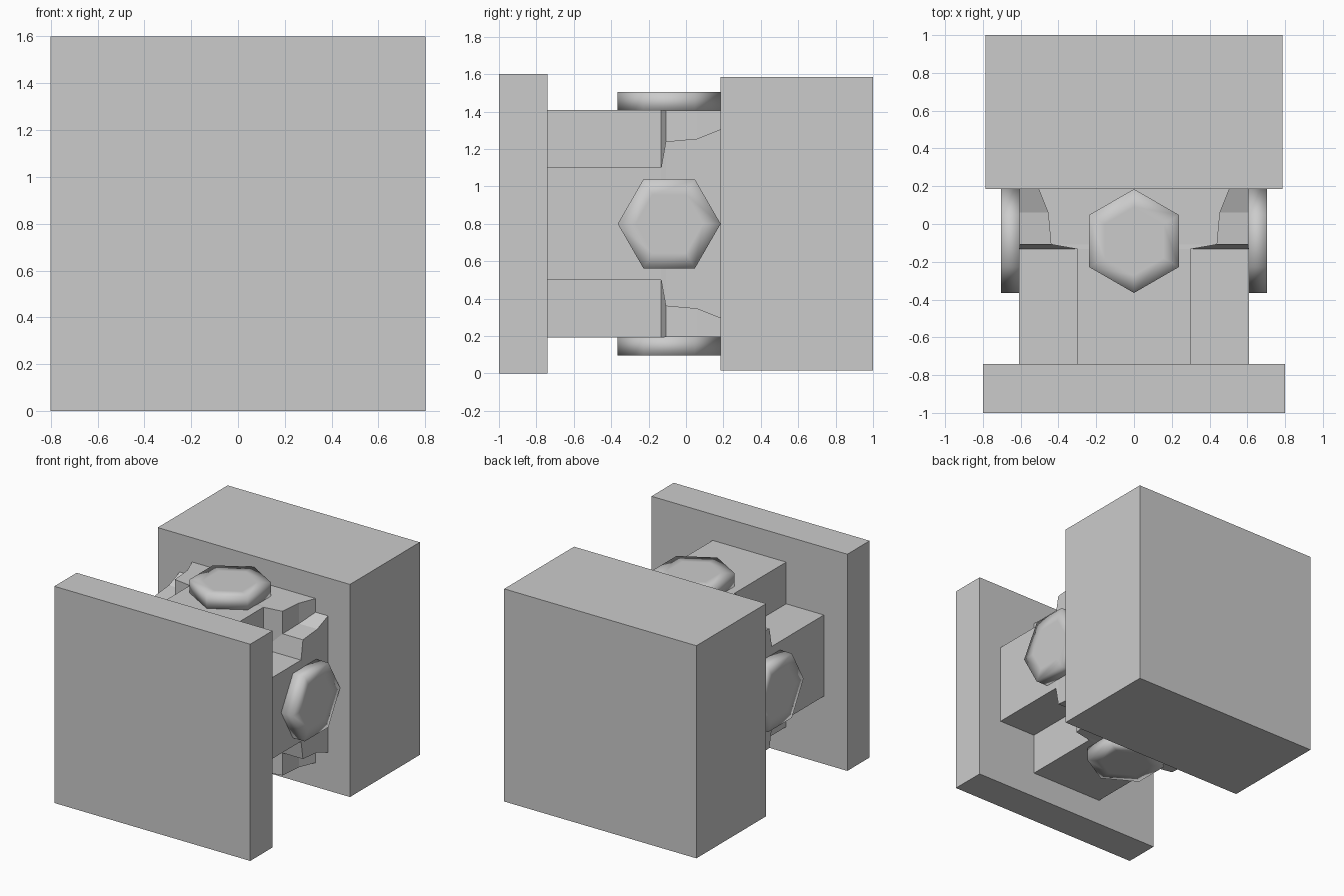
import bpy, bmesh
from math import cos, sin, pi
from mathutils import Matrix

if "Cube" in bpy.data.objects:
    bpy.data.objects.remove(bpy.data.objects["Cube"])

CZ = 0.8  # height of the joint axis


def finish(name, bm, smooth=False):
    bmesh.ops.recalc_face_normals(bm, faces=bm.faces)
    me = bpy.data.meshes.new(name)
    bm.to_mesh(me)
    bm.free()
    for p in me.polygons:
        p.use_smooth = smooth
    ob = bpy.data.objects.new(name, me)
    bpy.context.collection.objects.link(ob)
    return ob


def box(name, half, y0, y1):
    bm = bmesh.new()
    bmesh.ops.create_cube(bm, size=1)
    bmesh.ops.scale(bm, vec=(2 * half, y1 - y0, 2 * half), verts=bm.verts)
    bmesh.ops.translate(bm, vec=(0, (y0 + y1) / 2, CZ), verts=bm.verts)
    return finish(name, bm)


def loft(bm, rings):
    # skin a stack of equal-length rings and cap both ends
    vs = [[bm.verts.new(p) for p in r] for r in rings]
    n = len(vs[0])
    for a, b in zip(vs, vs[1:]):
        for i in range(n):
            j = (i + 1) % n
            bm.faces.new((a[i], a[j], b[j], b[i]))
    bm.faces.new(vs[0][::-1])
    bm.faces.new(vs[-1])


def plus_ring(y, w, r):
    pts = []
    for k in range(4):
        c, s = round(cos(k * pi / 2)), round(sin(k * pi / 2))
        for x, z in ((r, -w), (r, w), (w, w)):
            pts.append((x * c - z * s, y, CZ + x * s + z * c))
    return pts


# Mounting plate and rear block
box("front_plate", 0.80, -1.0, -0.74)
box("rear_block", 0.785, 0.185, 1.0)

# Cross-shaped shaft whose arms widen towards the rear block
bm = bmesh.new()
loft(bm, [plus_ring(y, w, r) for y, w, r in (
    (-0.74, 0.30, 0.608), (-0.133, 0.30, 0.608), (-0.108, 0.44, 0.606),
    (0.06, 0.455, 0.606), (0.185, 0.505, 0.606))])
finish("cross_shaft", bm)

# Smooth hexagonal bolt heads on the four arms
for k, side in enumerate(("right", "top", "left", "bottom")):
    bm = bmesh.new()
    loft(bm, [[(x, r * cos(i * pi / 3), r * sin(i * pi / 3)) for i in range(6)]
              for x, r in ((0.60, 0.275), (0.705, 0.275), (0.705, 0.18))])
    bm.transform(Matrix.Translation((0, -0.09, CZ)) @ Matrix.Rotation(-k * pi / 2, 4, 'Y'))
    finish(side + "_bolt_head", bm, smooth=True)
